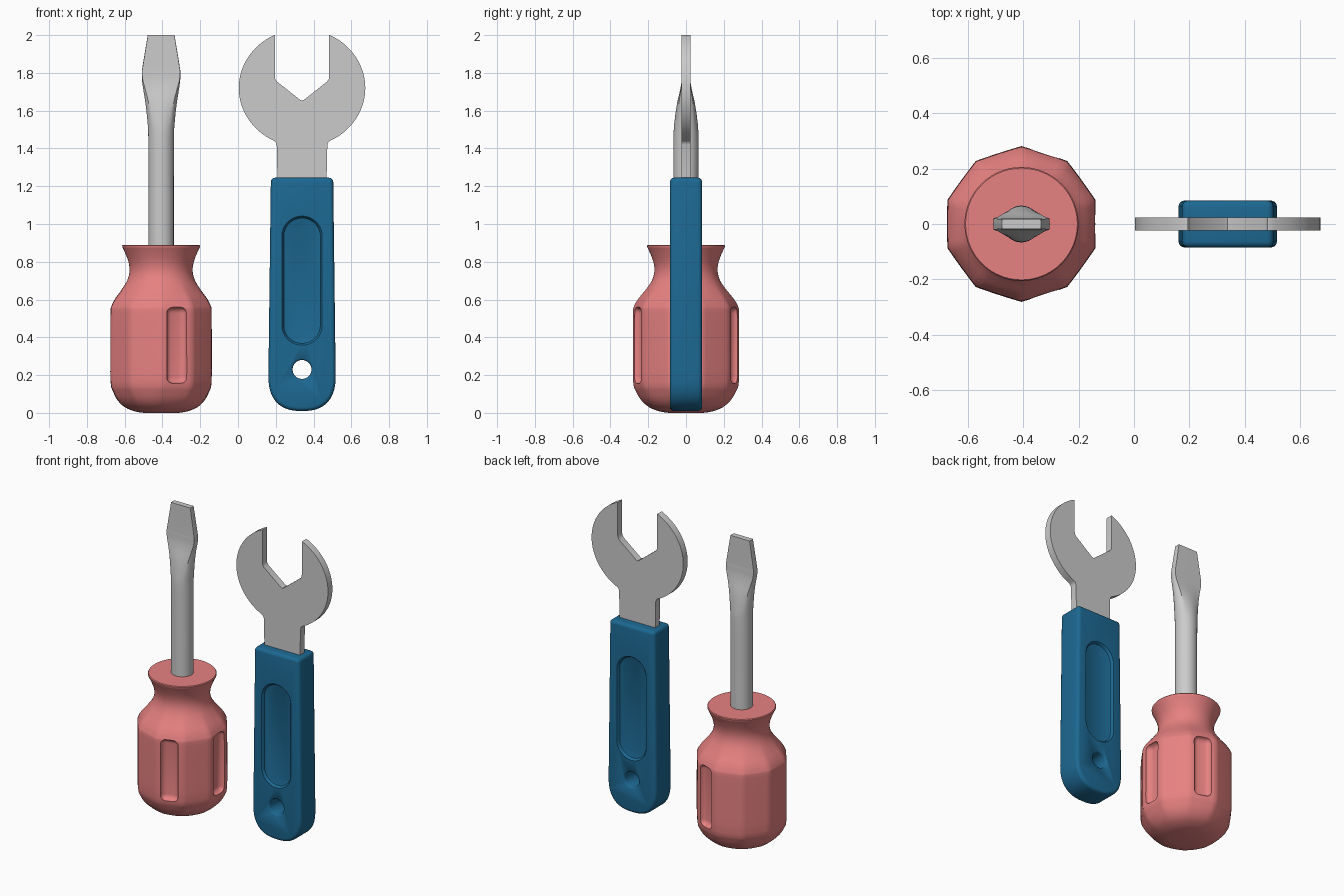
import bpy, bmesh, math
from mathutils import Matrix, Vector

if "Cube" in bpy.data.objects:
    bpy.data.objects.remove(bpy.data.objects["Cube"])

DX, WX = -0.407, 0.339      # screwdriver axis, wrench centre line


def make(name, bm, color=None):
    bmesh.ops.recalc_face_normals(bm, faces=bm.faces)
    me = bpy.data.meshes.new(name)
    bm.to_mesh(me)
    bm.free()
    ob = bpy.data.objects.new(name, me)
    bpy.context.collection.objects.link(ob)
    if color:
        mat = bpy.data.materials.new(name + "_colour")
        mat.diffuse_color = color
        mat.use_nodes = True
        mat.node_tree.nodes["Principled BSDF"].inputs["Base Color"].default_value = mat.diffuse_color
        me.materials.append(mat)
    return ob


def loft(name, rings, color=None):
    """Skin a list of equal-length point rings and cap both ends."""
    bm = bmesh.new()
    vs = [[bm.verts.new(p) for p in ring] for ring in rings]
    n = len(vs[0])
    for a, b in zip(vs, vs[1:]):
        for i in range(n):
            bm.faces.new((a[i], a[(i + 1) % n], b[(i + 1) % n], b[i]))
    bm.faces.new(vs[0])
    bm.faces.new(vs[-1])
    return make(name, bm, color)


def spline(pts, steps):
    """Catmull-Rom through tuples of numbers."""
    p = [Vector(q) for q in pts]
    p = [p[0]] + p + [p[-1]]
    out = []
    for i in range(1, len(p) - 2):
        a, b, c, d = p[i - 1:i + 3]
        for s in range(steps):
            t = s / steps
            out.append(0.5 * (2 * b + (c - a) * t + (2 * a - 5 * b + 4 * c - d) * t * t
                              + (3 * b - a - 3 * c + d) * t ** 3))
    return out + [p[-1]]


def select(ob):
    bpy.ops.object.select_all(action='DESELECT')
    ob.select_set(True)
    bpy.context.view_layer.objects.active = ob


def cut(ob, cutters):
    select(ob)
    for c in cutters:
        m = ob.modifiers.new("cut", 'BOOLEAN')
        m.operation, m.solver, m.object = 'DIFFERENCE', 'EXACT', c
        bpy.ops.object.modifier_apply(modifier=m.name)
        bpy.data.objects.remove(c)


def smooth(ob, angle=35):
    select(ob)
    bpy.ops.object.shade_smooth_by_angle(angle=math.radians(angle))


# Screwdriver handle: round neck blending into a ten-sided grip
def grip_ring(z, r, k):
    ring = []
    for i in range(80):
        a = math.radians(i * 4.5)
        d = math.radians((i * 4.5 - 90) % 36 - 18)
        rr = r * (1 - k + k * math.cos(math.radians(18)) / math.cos(d))
        ring.append((DX + rr * math.cos(a), rr * math.sin(a), z))
    return ring


profile = [(0, .09, 0), (.008, .14, .1), (.03, .195, .3), (.065, .235, .5), (.11, .263, .75),
           (.165, .28, .88), (.35, .281, .88), (.53, .28, .88), (.565, .275, .88),
           (.605, .252, .7), (.65, .215, .4), (.7, .181, .1), (.75, .167, 0),
           (.8, .173, 0), (.85, .192, 0), (.877, .205, 0)]
rows = spline(profile, 3) + [Vector((.885, .206, 0)), Vector((.89, .202, 0))]
handle = loft("screwdriver_handle", [grip_ring(*q) for q in rows], (.80, .22, .22, 1))

# Five rounded finger slots on every other side
slots = []
for i in range(5):
    bm = bmesh.new()
    bmesh.ops.create_cube(bm, size=1, matrix=Matrix.Diagonal((.12, .112, .405, 1)))
    bmesh.ops.bevel(bm, geom=bm.edges[:], offset=.034, segments=5, profile=.5, affect='EDGES')
    bm.transform(Matrix.Translation((DX, 0, 0)) @ Matrix.Rotation(math.radians(72 * i), 4, 'Z')
                 @ Matrix.Translation((.298, 0, .358)))
    slots.append(make("slot_cutter", bm))
cut(handle, slots)
smooth(handle)


# Screwdriver shaft: round rod flattening into a blade
def blade_ring(z, w, d, k):
    ring = []
    for i in range(48):
        a = 2 * math.pi * i / 48
        c, s = math.cos(a), math.sin(a)
        f = 1 - k + k / max(abs(c), abs(s))
        ring.append((DX + w * c * f, d * s * f, z))
    return ring


blade = [(.8, .067, .066, 0), (1.2, .067, .066, 0), (1.46, .068, .066, 0), (1.55, .073, .06, .1),
         (1.64, .083, .047, .3), (1.71, .094, .031, .6), (1.76, .101, .023, .85),
         (1.8, .102, .021, .95), (1.83, .099, .02, .95), (2.0, .071, .018, .95)]
smooth(loft("screwdriver_shaft", [blade_ring(*q) for q in spline(blade, 4)]))


# Wrench parts: outlines in the front plane, right half mirrored to the left
def plate(name, half, depths, color=None):
    pts = half + [(-x, z) for x, z in reversed(half) if abs(x) > 1e-6]
    return loft(name, [[(WX + x, y, z) for x, z in pts] for y in depths], color)


# Wrench head and neck
half = [(.128, 1.15), (.134, 1.42), (.14, 1.434)]
for i in range(33):
    a = math.radians(-63.8 + 127.6 * i / 32)
    half.append((.335 * math.cos(a), 1.72 + .312 * math.sin(a)))
half += [(.144, 2.0), (.144, 1.785), (.142, 1.768), (.134, 1.755), (.01, 1.657), (0, 1.652)]
smooth(plate("wrench_head", half, (-.023, .023)), 30)

# Wrench handle: tapered bar with rounded foot and softened edges
half = [(.165, 1.245)]
for i in range(24):
    t = math.pi / 2 * i / 24
    half.append((.178 * math.cos(t) ** .8, .2 - .19 * math.sin(t) ** .8))
half.append((0, .01))
grip = plate("wrench_handle", half, (-.085, .085), (.012, .14, .29, 1))
select(grip)
bev = grip.modifiers.new("bevel", 'BEVEL')
bev.width, bev.segments, bev.limit_method, bev.angle_limit = .022, 4, 'ANGLE', math.radians(40)
bpy.ops.object.modifier_apply(modifier=bev.name)


# Oval recess on both faces and hanging hole, all with softened rims
def oval(r, y, z0, z1):
    ring = []
    for i in range(48):
        a = 2 * math.pi * (i + .5) / 48
        ring.append((WX + r * math.cos(a), y, (z1 if i < 24 else z0) + r * math.sin(a)))
    return ring


cutters = []
for s in (-1, 1):
    steps = [(.112, .1), (.108, .086), (.103, .081), (.1, .074), (.097, .068), (.09, .065)]
    cutters.append(loft("recess_cutter", [oval(r, s * y, .465, .935) for r, y in steps]))
steps = [(.066, -.095), (.059, -.086), (.053, -.081), (.05, -.074)]
steps += [(r, -y) for r, y in reversed(steps)]
cutters.append(loft("hole_cutter", [oval(r, y, .23, .23) for r, y in steps]))
cut(grip, cutters)
smooth(grip, 40)
